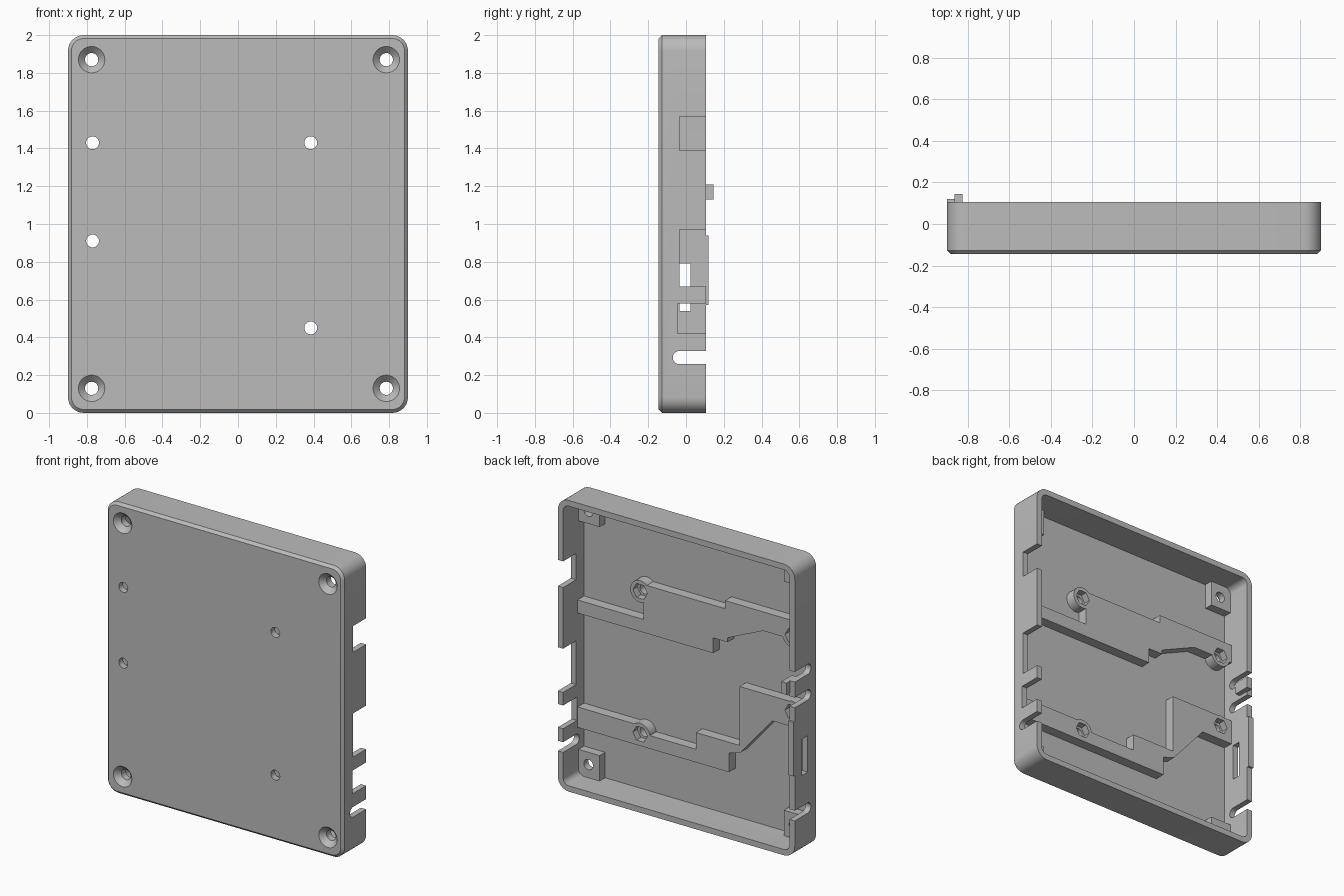
import bpy, bmesh
from math import cos, sin, pi
from mathutils import Vector

if "Cube" in bpy.data.objects:
    bpy.data.objects.remove(bpy.data.objects["Cube"], do_unlink=True)

FRONT, FLOOR, DECK, RIM = -0.145, -0.122, -0.052, 0.105

grey = bpy.data.materials.new("matte grey")
grey.use_nodes = True
grey.diffuse_color = (0.5, 0.5, 0.5, 1)
grey.node_tree.nodes["Principled BSDF"].inputs["Base Color"].default_value = (0.5, 0.5, 0.5, 1)


def loft(name, loops):
    """Closed solid through equal-length (x, z) outlines, each given with its y."""
    bm = bmesh.new()
    rings = [[bm.verts.new((x, y, z)) for x, z in pts] for y, pts in loops]
    for a, b in zip(rings, rings[1:]):
        for i in range(len(a)):
            j = (i + 1) % len(a)
            bm.faces.new((a[i], a[j], b[j], b[i]))
    bm.faces.new(rings[0])
    bm.faces.new(rings[-1])
    bmesh.ops.recalc_face_normals(bm, faces=bm.faces)
    mesh = bpy.data.meshes.new(name)
    bm.to_mesh(mesh)
    bm.free()
    mesh.materials.append(grey)
    ob = bpy.data.objects.new(name, mesh)
    bpy.context.collection.objects.link(ob)
    return ob


def rounded(inset, radius):
    hx, hz = 0.9 - inset - radius, 1 - inset - radius
    pts = []
    for k, (sx, sz) in enumerate([(1, 1), (-1, 1), (-1, -1), (1, -1)]):
        for i in range(9):
            a = (k + i / 8) * pi / 2
            pts.append((sx * hx + radius * cos(a), 1 + sz * hz + radius * sin(a)))
    return pts


def disc(x, z, r, n=32):
    return [(x + r * cos(2 * pi * i / n), z + r * sin(2 * pi * i / n)) for i in range(n)]


def box(name, x0, x1, y0, y1, z0, z1):
    rect = [(x0, z0), (x1, z0), (x1, z1), (x0, z1)]
    return loft(name, [(y0, rect), (y1, rect)])


def combine(part, op):
    mod = case.modifiers.new(part.name, "BOOLEAN")
    mod.operation, mod.object, mod.solver = op, part, "EXACT"
    bpy.context.view_layer.update()
    done = bpy.data.meshes.new_from_object(case.evaluated_get(bpy.context.evaluated_depsgraph_get()))
    case.modifiers.clear()
    case.data = done
    bpy.data.objects.remove(part, do_unlink=True)


def add(part):
    combine(part, "UNION")


def cut(part):
    combine(part, "DIFFERENCE")


# Tray with a chamfered front edge
case = loft("case_half", [(FRONT, rounded(0.018, 0.065)), (FRONT + 0.018, rounded(0, 0.083)),
                          (RIM, rounded(0, 0.083))])
cut(loft("cavity", [(FLOOR, rounded(0.04, 0.043)), (RIM + 0.1, rounded(0.04, 0.043))]))

# Raised board supports
upper = [(0.88, 1.155), (0.88, 1.245), (0.36, 1.245), (0.36, 1.485), (-0.26, 1.485),
         (-0.26, 1.54), (-0.88, 1.54), (-0.88, 1.41), (-0.55, 1.41), (-0.28, 1.29),
         (-0.28, 1.26), (-0.17, 1.26), (-0.17, 1.155)]
lower = [(0.88, 0.37), (0.88, 0.51), (0.385, 0.51), (0.36, 0.46), (-0.04, 0.46),
         (-0.04, 0.575), (-0.37, 0.575), (-0.37, 0.98), (-0.88, 0.98), (-0.88, 0.81),
         (-0.62, 0.81), (-0.38, 0.53), (-0.29, 0.5), (-0.29, 0.37)]
for name, outline in (("upper_support", upper), ("lower_support", lower)):
    add(loft(name, [(FLOOR - 0.01, outline), (DECK, outline)]))

# Board standoffs with hexagonal nut pockets
standoffs = [(-0.77, 1.43), (-0.77, 0.91), (0.385, 1.43), (0.385, 0.45)]
for x, z in standoffs:
    add(loft("standoff", [(FLOOR - 0.01, disc(x, z, 0.075)), (DECK, disc(x, z, 0.075))]))
for x, z in standoffs:
    cut(loft("nut_pocket", [(-0.1, disc(x, z, 0.055, 6)), (0, disc(x, z, 0.055, 6))]))
    cut(loft("board_hole", [(-0.2, disc(x, z, 0.034)), (0, disc(x, z, 0.034))]))

# Corner screw blocks with countersunk holes
for side in (-1, 1):
    for z, z0, z1 in ((0.13, 0.03, 0.215), (1.87, 1.785, 1.97)):
        x = 0.005 + side * 0.78
        add(box("screw_block", *sorted((side * 0.7, side * 0.87)), FLOOR - 0.01, -0.062, z0, z1))
        cut(loft("countersink", [(FRONT - 0.01, disc(x, z, 0.08)), (FRONT + 0.035, disc(x, z, 0.035)),
                                 (0, disc(x, z, 0.035))]))

# Raised lip and snap catch on the right wall
add(box("rim_lip", -0.9, -0.86, RIM - 0.02, 0.12, 0.57, 0.94))
add(box("snap_catch", -0.865, -0.825, 0.03, 0.145, 1.13, 1.21))

# Connector openings in the left wall
for y0, z0, z1 in ((-0.035, 1.39, 1.57), (-0.035, 0.67, 0.97), (-0.045, 0.42, 0.58)):
    cut(box("connector_opening", 0.85, 1, y0, 0.3, z0, z1))

# Window in the right wall
cut(box("switch_window", -1, -0.85, -0.035, 0.025, 0.54, 0.79))


# Round-ended slots in the side walls
def slot(side, z, r=0.035):
    arc = [(-0.035 - r * sin(pi * i / 12), z + r * cos(pi * i / 12)) for i in range(13)]
    profile = [(0.3, z + r)] + arc + [(0.3, z - r)]
    ob = loft("wall_slot", [(0.84, profile), (1, profile)])
    for v in ob.data.vertices:
        y, x, z = v.co
        v.co = Vector((side * x, y, z))
    bm = bmesh.new()
    bm.from_mesh(ob.data)
    bmesh.ops.recalc_face_normals(bm, faces=bm.faces)
    bm.to_mesh(ob.data)
    bm.free()
    cut(ob)


for side, z in ((1, 0.293), (-1, 0.293), (-1, 1.07), (-1, 1.246)):
    slot(side, z)

bpy.context.view_layer.objects.active = case
case.select_set(True)
bpy.ops.object.shade_smooth_by_angle(angle=0.52)
